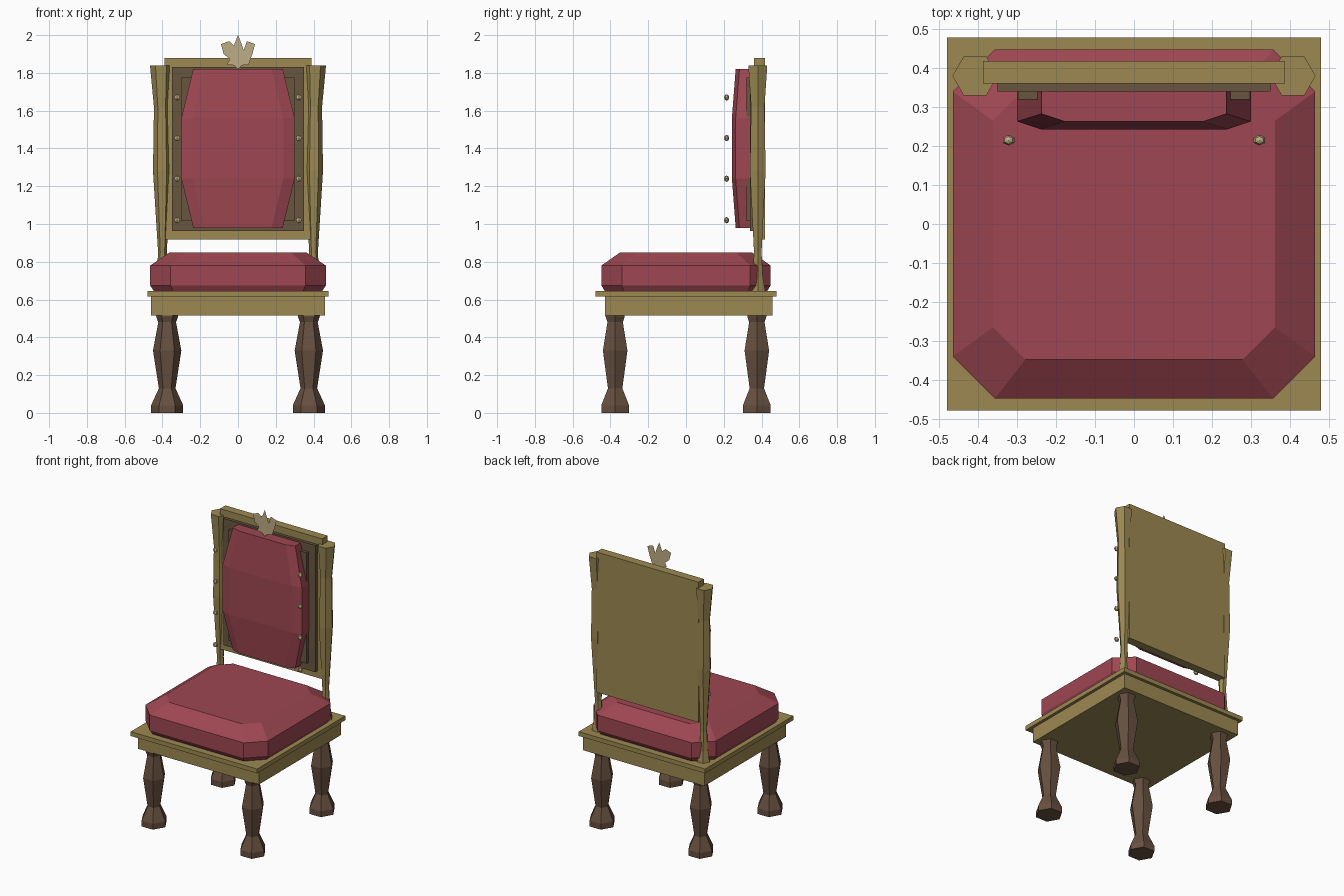
import bpy, bmesh, math

if "Cube" in bpy.data.objects:
    bpy.data.objects.remove(bpy.data.objects["Cube"])


def material(name, r, g, b):
    lin = [((c / 255 + 0.055) / 1.055) ** 2.4 for c in (r, g, b)]
    m = bpy.data.materials.new(name)
    m.diffuse_color = (*lin, 1)
    m.use_nodes = True
    m.node_tree.nodes["Principled BSDF"].inputs["Base Color"].default_value = m.diffuse_color
    return m


GOLD = material("antique gold", 156, 137, 82)
RED = material("red fabric", 159, 71, 82)
WOOD = material("dark wood", 103, 80, 63)
PANEL = material("brown panel", 104, 86, 64)
PALE = material("pale brass", 190, 174, 132)


def finish(name, bm, mat):
    bmesh.ops.recalc_face_normals(bm, faces=bm.faces)
    me = bpy.data.meshes.new(name)
    bm.to_mesh(me)
    bm.free()
    me.materials.append(mat)
    ob = bpy.data.objects.new(name, me)
    bpy.context.collection.objects.link(ob)
    return ob


def loft(name, rings, mat):
    """Skin a stack of equal-length closed rings and cap both ends."""
    bm = bmesh.new()
    rows = [[bm.verts.new(p) for p in ring] for ring in rings]
    n = len(rows[0])
    for a, b in zip(rows, rows[1:]):
        for i in range(n):
            j = (i + 1) % n
            bm.faces.new((a[i], a[j], b[j], b[i]))
    bm.faces.new(rows[0])
    bm.faces.new(rows[-1])
    return finish(name, bm, mat)


def box(name, x, y0, y1, z0, z1, mat):
    ring = lambda z: [(-x, y0, z), (x, y0, z), (x, y1, z), (-x, y1, z)]
    return loft(name, [ring(z0), ring(z1)], mat)


def hexagon(cx, cy, r, z):
    return [(cx + r * math.cos(k * math.pi / 3), cy + r * math.sin(k * math.pi / 3), z)
            for k in range(6)]


def octagon(x, y, cut, z):
    return [(x, y - cut, z), (x - cut, y, z), (cut - x, y, z), (-x, y - cut, z),
            (-x, cut - y, z), (cut - x, -y, z), (x - cut, -y, z), (x, cut - y, z)]


# Turned legs, six sided
LEG = [(0, .085), (.04, .085), (.13, .044), (.33, .075), (.48, .047), (.51, .058), (.53, .058)]
for sx, side in ((-1, "left"), (1, "right")):
    for sy, end in ((-1, "front"), (1, "back")):
        loft(f"{end}_leg_{side}",
             [hexagon(sx * .375, sy * .375, r, z) for z, r in LEG], WOOD)

# Seat frame and its lip
box("seat_frame", .46, -.43, .458, .515, .62, GOLD)
box("seat_lip", .48, -.478, .478, .615, .645, GOLD)

# Seat cushion with cut corners and bevelled rim
loft("seat_cushion", [octagon(.445, .43, .1, .645), octagon(.465, .448, .108, .675),
                      octagon(.465, .448, .108, .78), octagon(.362, .348, .083, .85)], RED)

# Back posts, six sided
POST = [(.64, .046, .40), (.72, .031, .40), (.85, .023, .40), (1.28, .048, .402),
        (1.62, .041, .404), (1.84, .058, .408)]
for sx, side in ((-1, "left"), (1, "right")):
    loft(f"back_post_{side}", [hexagon(sx * cx, .38, r, z) for z, r, cx in POST], GOLD)

# Backrest board, brown panel and inner panel
box("backrest_board", .388, .36, .418, .917, 1.88, GOLD)
box("backrest_panel", .35, .34, .37, .962, 1.832, PANEL)
box("backrest_inner_panel", .298, .32, .35, 1.015, 1.775, PANEL)

# Backrest cushion, bowed in the middle
rings = []
for z, w, yf in ((.98, .237, .263), (1.24, .3, .243), (1.56, .3, .243), (1.82, .237, .263)):
    rings.append([(-w, .34, z), (-w, yf + .02, z), (.06 - w, yf, z),
                  (w - .06, yf, z), (w, yf + .02, z), (w, .34, z)])
loft("backrest_cushion", rings, RED)

# Studs in two columns
for sx, side in ((-1, "left"), (1, "right")):
    for i, z in enumerate((1.02, 1.24, 1.455, 1.67)):
        bm = bmesh.new()
        bmesh.ops.create_uvsphere(bm, u_segments=6, v_segments=4, radius=.017)
        bmesh.ops.scale(bm, vec=(1, .8, 1), verts=bm.verts)
        bmesh.ops.translate(bm, vec=(sx * .322, .215, z), verts=bm.verts)
        finish(f"stud_{side}_{i + 1}", bm, PALE)

# Flat crest ornament: middle spike, two petals and a foot
half = [(.022, 1.945), (.018, 1.885), (.047, 1.968), (.09, 1.952), (.076, 1.90),
        (.038, 1.868), (.056, 1.855), (.056, 1.843), (.022, 1.84)]
outline = [(0, 2.0)] + half + [(0, 1.82)] + [(-x, z) for x, z in reversed(half)]
bm = bmesh.new()
bm.faces.new([bm.verts.new((x, .29, z)) for x, z in outline])
bmesh.ops.triangulate(bm, faces=bm.faces[:])
finish("crest_ornament", bm, PALE)
